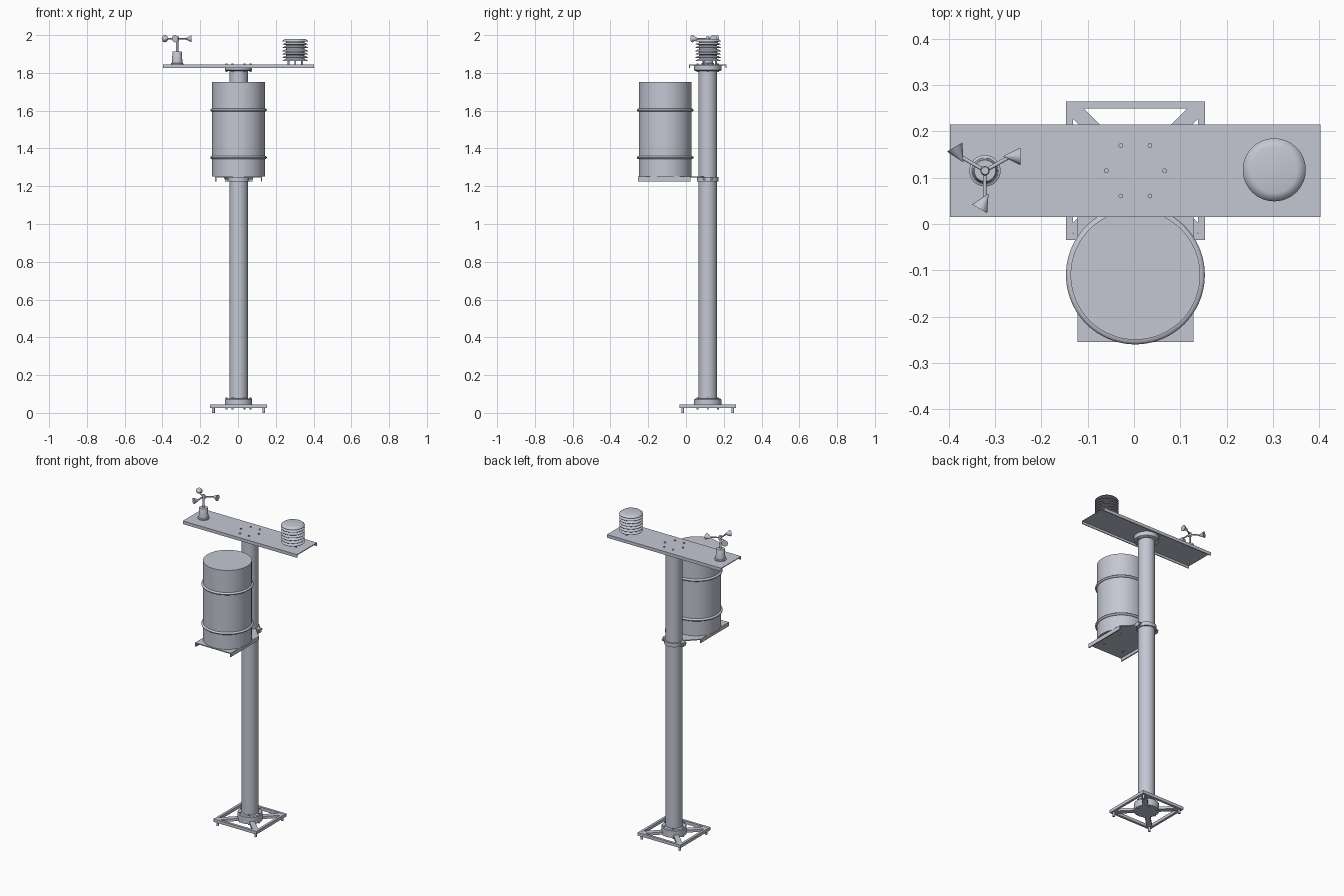
import bpy, bmesh
from math import sin, cos, pi, radians
from mathutils import Matrix, Vector

cube = bpy.data.objects.get("Cube")
if cube:
    bpy.data.objects.remove(cube, do_unlink=True)

grey = bpy.data.materials.new("cool_grey_metal")
grey.use_nodes = True
GREY = (0.55, 0.57, 0.65, 1)
grey.diffuse_color = GREY
grey.node_tree.nodes["Principled BSDF"].inputs["Base Color"].default_value = GREY

CX, PY = 0.003, 0.115       # mast axis
BY = -0.11                  # barrel axis


def finish(name, bm, smooth=True):
    bmesh.ops.recalc_face_normals(bm, faces=bm.faces)
    me = bpy.data.meshes.new(name)
    bm.to_mesh(me)
    bm.free()
    ob = bpy.data.objects.new(name, me)
    bpy.context.collection.objects.link(ob)
    me.materials.append(grey)
    if smooth:
        bpy.ops.object.select_all(action='DESELECT')
        ob.select_set(True)
        bpy.context.view_layer.objects.active = ob
        bpy.ops.object.shade_smooth_by_angle(angle=radians(35))
    return ob


def add_box(bm, x0, x1, y0, y1, z0, z1, turn=0):
    """Box by its limits, turned about its own centre."""
    mat = (Matrix.Translation(((x0 + x1) / 2, (y0 + y1) / 2, (z0 + z1) / 2))
           @ Matrix.Rotation(turn, 4, 'Z')
           @ Matrix.Diagonal((x1 - x0, y1 - y0, z1 - z0, 1)))
    bmesh.ops.create_cube(bm, size=1, matrix=mat)


def add_rod(bm, a, b, r0, r1=None, seg=16):
    """Cylinder or cone between two points."""
    a, b = Vector(a), Vector(b)
    turn = (b - a).to_track_quat('Z', 'Y').to_matrix().to_4x4()
    bmesh.ops.create_cone(bm, cap_ends=True, segments=seg, radius1=r0,
                          radius2=r0 if r1 is None else r1, depth=(b - a).length,
                          matrix=Matrix.Translation((a + b) / 2) @ turn)


def lathe(name, x, y, profile, seg=64):
    """Turn a (radius, height) profile about a vertical axis."""
    bm = bmesh.new()
    rings = [[bm.verts.new((x + r * cos(2 * pi * i / seg), y + r * sin(2 * pi * i / seg), z))
              for i in range(seg)] for r, z in profile]
    for lo, hi in zip(rings, rings[1:]):
        for i in range(seg):
            j = (i + 1) % seg
            bm.faces.new((lo[i], lo[j], hi[j], hi[i]))
    bm.faces.new(rings[0][::-1])
    bm.faces.new(rings[-1])
    return finish(name, bm)


def bolt_circle(name, z0, z1):
    bm = bmesh.new()
    for i in range(6):
        x, y = CX + 0.063 * cos(i * pi / 3), PY + 0.063 * sin(i * pi / 3)
        add_rod(bm, (x, y, z0), (x, y, z1), 0.005)
    finish(name, bm)


# Base frame: square rim, diagonal braces and corner feet
bm = bmesh.new()
for s in (-1, 1):
    add_box(bm, CX - 0.15, CX + 0.15, PY + s * 0.1425 - 0.0075, PY + s * 0.1425 + 0.0075, 0.025, 0.044)
    add_box(bm, CX + s * 0.1425 - 0.0075, CX + s * 0.1425 + 0.0075, PY - 0.135, PY + 0.135, 0.025, 0.044)
    add_box(bm, CX - 0.19, CX + 0.19, PY - 0.016, PY + 0.016, 0.027, 0.043, s * pi / 4)
finish("base_frame", bm, False)
bm = bmesh.new()
for sx in (-1, 1):
    for sy in (-1, 1):
        x, y = CX + sx * 0.133, PY + sy * 0.133
        add_rod(bm, (x, y, 0), (x, y, 0.03), 0.007)
finish("base_feet", bm)

# Mast with end flanges
lathe("mast", CX, PY, [(0.049, 0.04), (0.049, 1.835)])
lathe("base_flange", CX, PY, [(0.072, 0.026), (0.072, 0.07), (0.068, 0.075)])
lathe("top_flange", CX, PY, [(0.066, 1.81), (0.072, 1.814), (0.072, 1.841)])
bolt_circle("base_flange_bolts", 0.018, 0.081)
bolt_circle("top_flange_bolts", 1.805, 1.851)

# Instrument beam: channel with its lips turned down
bm = bmesh.new()
add_box(bm, CX - 0.4, CX + 0.4, PY - 0.1, PY + 0.1, 1.84, 1.845)
for s in (-1, 1):
    y = PY + s * 0.0975
    add_box(bm, CX - 0.4, CX + 0.4, y - 0.0025, y + 0.0025, 1.825, 1.84)
finish("instrument_beam", bm, False)

# Barrel with two bulged hoops
profile = [(0.14, 1.251)]
for zc in (1.352, 1.603):
    profile += [(0.14 + 0.01 * sin(k * pi / 6), zc - 0.008 * cos(k * pi / 6)) for k in range(7)]
lathe("barrel", CX, BY, profile + [(0.14, 1.751)], 96)

# Barrel shelf: plate tapering to the mast, side lips and bolts
bm = bmesh.new()
outline = [(-0.125, -0.255), (0.125, -0.255), (0.125, 0.025), (0.055, 0.095), (-0.055, 0.095), (-0.125, 0.025)]
face = bm.faces.new([bm.verts.new((CX + x, y, 1.245)) for x, y in outline])
up = bmesh.ops.extrude_face_region(bm, geom=[face])["geom"]
bmesh.ops.translate(bm, verts=[v for v in up if isinstance(v, bmesh.types.BMVert)], vec=(0, 0, 0.006))
for s in (-1, 1):
    x = CX + s * 0.1215
    add_box(bm, x - 0.0035, x + 0.0035, -0.255, 0.025, 1.226, 1.246)
finish("barrel_shelf", bm, False)
bm = bmesh.new()
for sx in (-1, 1):
    for sy in (-1, 1):
        x, y = CX + sx * 0.07, BY + sy * 0.07
        add_rod(bm, (x, y, 1.237), (x, y, 1.246), 0.007, seg=6)
finish("shelf_bolts", bm)

# Clamp round the mast with bolted ears
lathe("mast_clamp", CX, PY, [(0.057, 1.226), (0.057, 1.25)])
bm = bmesh.new()
for s in (-1, 1):
    x = CX + s * 0.062
    add_box(bm, x - 0.011, x + 0.011, PY - 0.014, PY + 0.014, 1.226, 1.25)
    add_rod(bm, (x + s * 0.002, PY - 0.024, 1.238), (x + s * 0.002, PY + 0.024, 1.238), 0.006)
finish("clamp_ears", bm)

# Louvred sensor shield on three legs
SX, SY = 0.303, 0.117
profile = [(0.045, 1.862)]
for i in range(6):
    z = 1.862 + i * 0.0175
    profile += [(0.067, z), (0.068, z + 0.002), (0.056, z + 0.009), (0.048, z + 0.011), (0.048, z + 0.0165)]
profile += [(0.068, 1.967), (0.067, 1.97), (0.057, 1.978), (0.05, 1.98)]
lathe("sensor_shield", SX, SY, profile)
bm = bmesh.new()
for i in range(3):
    a = pi / 2 + i * 2 * pi / 3
    x, y = SX + 0.042 * cos(a), SY + 0.042 * sin(a)
    add_rod(bm, (x, y, 1.842), (x, y, 1.865), 0.005)
finish("shield_legs", bm)

# Wind gauge: body, spindle, arms and conical cups
WX, WY, WZ = -0.322, 0.115, 1.981
lathe("wind_gauge_body", WX, WY, [(0.034, 1.844), (0.034, 1.85), (0.028, 1.853), (0.025, 1.91), (0.023, 1.913)], 32)
lathe("wind_gauge_spindle", WX, WY, [(0.006, 1.91), (0.006, 1.965), (0.01, 1.967), (0.01, 1.99), (0.008, 1.993)], 24)
bm_arms, bm_cups = bmesh.new(), bmesh.new()
for i in range(3):
    turn = Matrix.Translation((WX, WY, WZ)) @ Matrix.Rotation(i * 2 * pi / 3, 4, 'Z')
    add_rod(bm_arms, turn @ Vector((0, 0, 0)), turn @ Vector((0.062, 0.035, 0)), 0.004)
    add_rod(bm_cups, turn @ Vector((0.077, 0.031, 0)), turn @ Vector((0.04, 0.031, 0)), 0.019, 0.001, 32)
finish("wind_gauge_arms", bm_arms)
finish("wind_gauge_cups", bm_cups)
